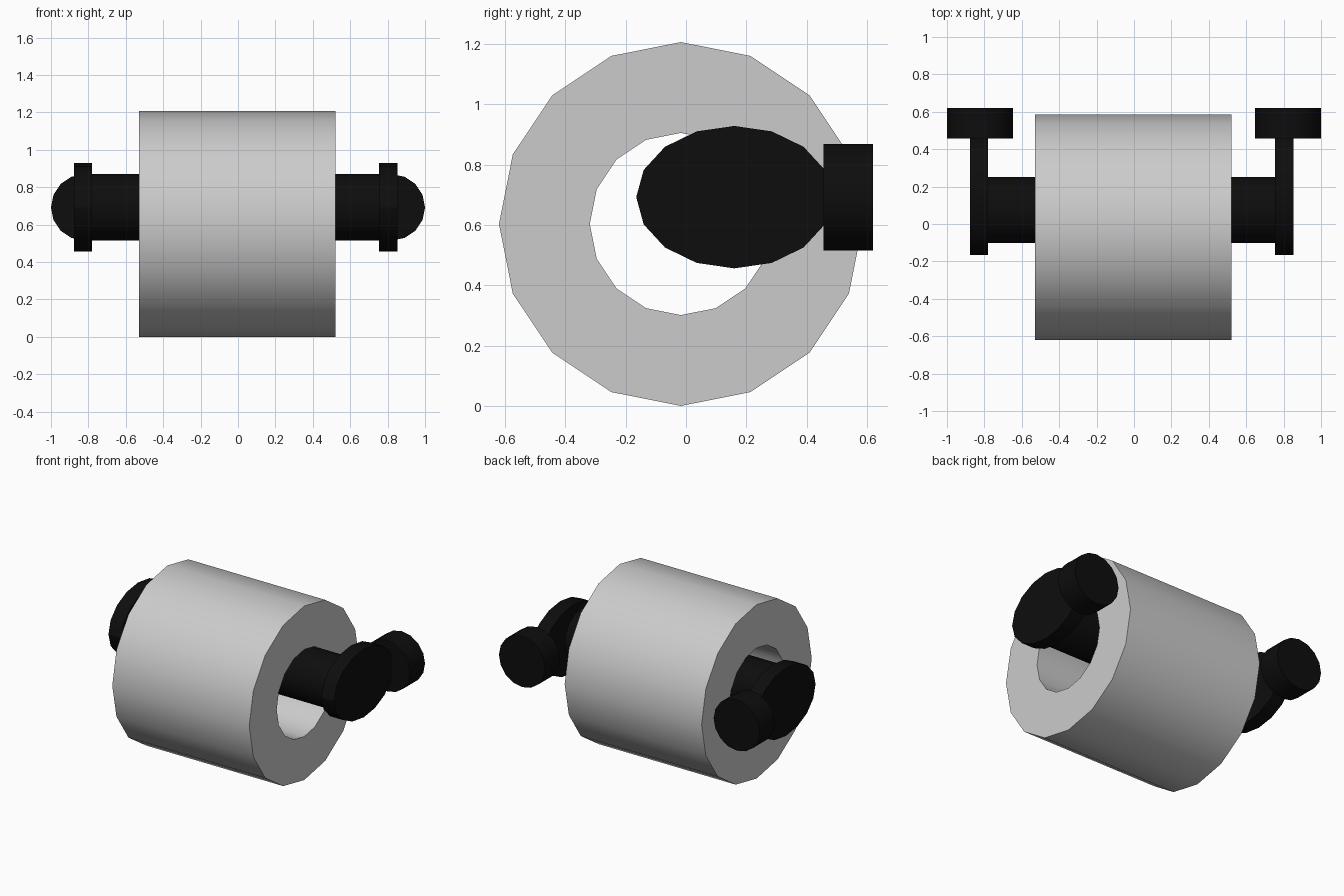
import bpy, bmesh
from math import sin, cos, pi

if "Cube" in bpy.data.objects:
    bpy.data.objects.remove(bpy.data.objects["Cube"])

SIDES = 16
black = bpy.data.materials.new("black_plastic")
black.diffuse_color = (0.004, 0.004, 0.004, 1)
black.use_nodes = True
black.node_tree.nodes["Principled BSDF"].inputs["Base Color"].default_value = black.diffuse_color


def finish(name, bm, mat=None):
    bmesh.ops.recalc_face_normals(bm, faces=bm.faces)
    me = bpy.data.meshes.new(name)
    bm.to_mesh(me)
    bm.free()
    ob = bpy.data.objects.new(name, me)
    bpy.context.collection.objects.link(ob)
    if mat:
        me.materials.append(mat)
    bpy.ops.object.select_all(action='DESELECT')
    ob.select_set(True)
    bpy.context.view_layer.objects.active = ob
    bpy.ops.object.shade_smooth_by_angle(angle=pi / 6)
    return ob


def ring(bm, place, ra, rb):
    """Ring of vertices; place(a, b) maps plane offsets to a 3D point."""
    return [bm.verts.new(place(ra * cos(2 * pi * i / SIDES), rb * sin(2 * pi * i / SIDES)))
            for i in range(SIDES)]


def bridge(bm, r0, r1):
    for i in range(SIDES):
        j = (i + 1) % SIDES
        bm.faces.new((r0[i], r0[j], r1[j], r1[i]))


def rod_x(name, x0, x1, y, z, ry, rz):
    """Capped elliptical cylinder along x."""
    bm = bmesh.new()
    r = [ring(bm, lambda a, b, x=x: (x, y + a, z + b), ry, rz) for x in (x0, x1)]
    bridge(bm, *r)
    for k in r:
        bm.faces.new(k)
    return finish(name, bm, black)


def rod_y(name, y0, y1, x, z, radius):
    """Capped cylinder along y."""
    bm = bmesh.new()
    r = [ring(bm, lambda a, b, y=y: (x + a, y, z + b), radius, radius) for y in (y0, y1)]
    bridge(bm, *r)
    for k in r:
        bm.faces.new(k)
    return finish(name, bm, black)


# Paper roll: thick hollow tube along x
bm = bmesh.new()
loops = [ring(bm, lambda a, b, x=x: (x, -0.017 + a, 0.603 + b), r, r)
         for x, r in ((-0.53, 0.603), (0.52, 0.603), (0.52, 0.302), (-0.53, 0.302))]
for i in range(4):
    bridge(bm, loops[i], loops[(i + 1) % 4])
finish("paper_roll", bm)

# Spindle the roll hangs on
HZ = 0.692
rod_x("spindle", -0.80, 0.78, 0.075, HZ, 0.177, 0.177)

# Oval end arms and the wall mounts behind them
for side, x0, x1, mx in (("left", -0.878, -0.78, -0.823), ("right", 0.754, 0.852, 0.823)):
    rod_x(side + "_arm", x0, x1, 0.16, HZ, 0.325, 0.236)
    rod_y(side + "_wall_mount", 0.456, 0.62, mx, HZ, 0.177)
